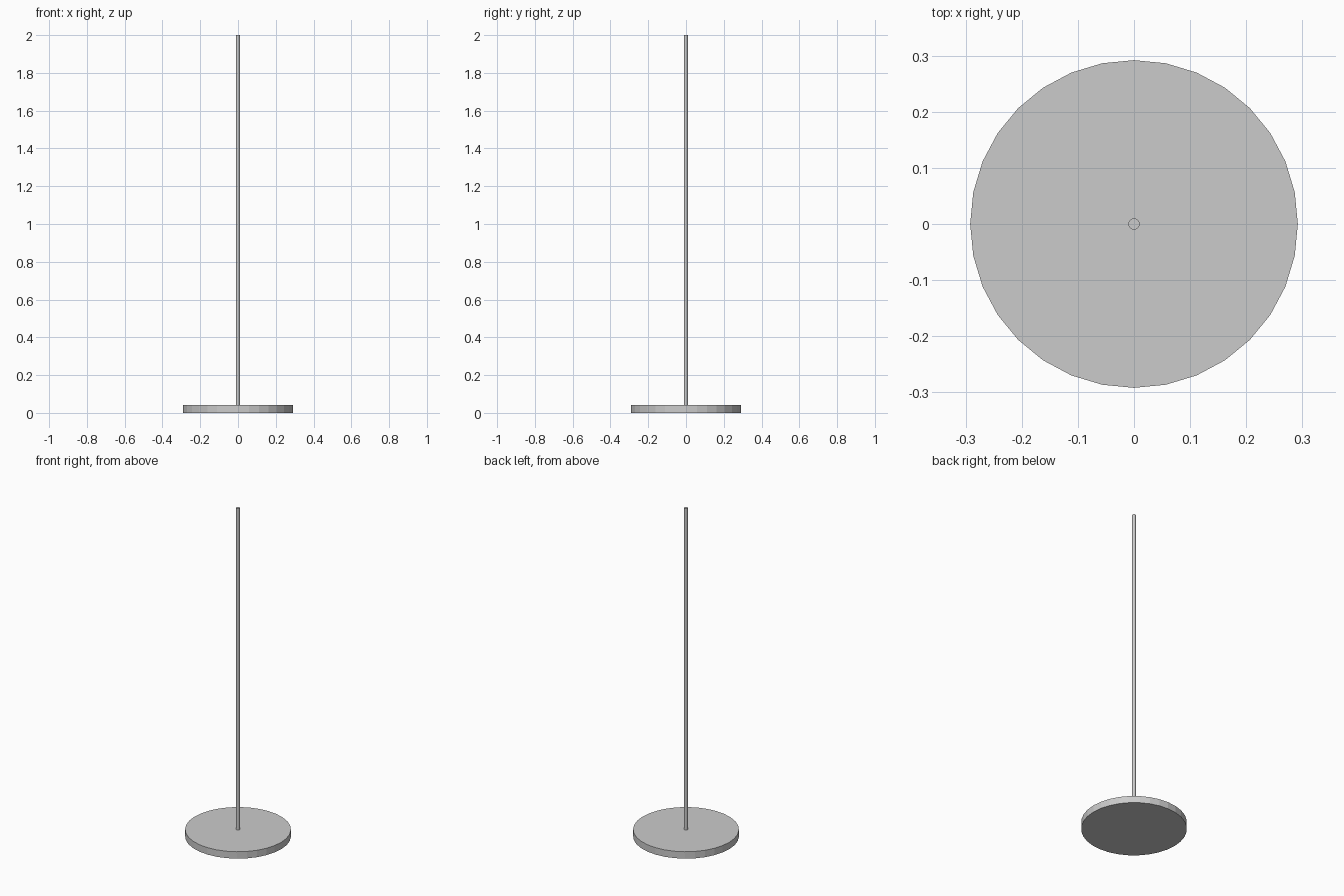
import bpy

if "Cube" in bpy.data.objects:
    bpy.data.objects.remove(bpy.data.objects["Cube"])


def cylinder(name, radius, z0, z1, sides=32):
    bpy.ops.mesh.primitive_cylinder_add(
        vertices=sides, radius=radius, depth=z1 - z0,
        location=(0, 0, (z0 + z1) / 2))
    bpy.context.object.name = name
    return bpy.context.object


# Heavy round foot, flat faceted rim
cylinder("base_disc", 0.292, 0.0, 0.042)

# Slim upright pole set into the foot
cylinder("pole", 0.01, 0.03, 2.0)
